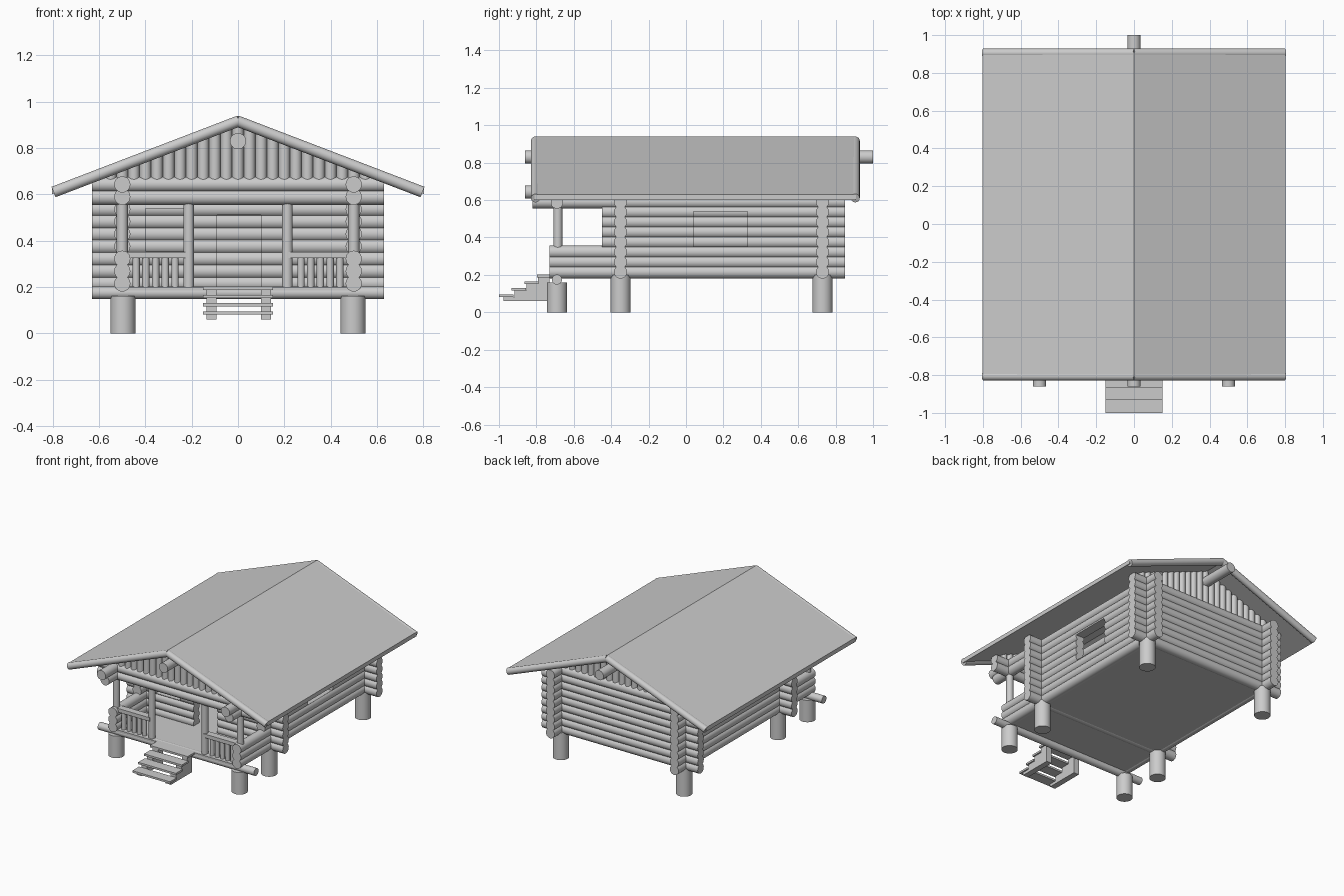
import bpy, bmesh
from mathutils import Vector

if "Cube" in bpy.data.objects:
    bpy.data.objects.remove(bpy.data.objects["Cube"])

R, PITCH, Z0 = 0.035, 0.0535, 0.215      # log radius, course spacing, first course
SLOPE = 0.385


def add(name, bm):
    me = bpy.data.meshes.new(name)
    bm.to_mesh(me)
    bm.free()
    ob = bpy.data.objects.new(name, me)
    bpy.context.collection.objects.link(ob)
    return ob


def log(name, a, b, r=R, sides=24):
    """Round log from a to b: smooth sides, flat ends."""
    a, b = Vector(a), Vector(b)
    bm = bmesh.new()
    bmesh.ops.create_cone(bm, cap_ends=True, segments=sides, radius1=r, radius2=r, depth=(b - a).length)
    for f in bm.faces:
        f.smooth = len(f.verts) == 4
    ob = add(name, bm)
    ob.rotation_mode = 'QUATERNION'
    ob.rotation_quaternion = Vector((0, 0, 1)).rotation_difference(b - a)
    ob.location = (a + b) / 2
    return ob


def box(name, x, y, z):
    bm = bmesh.new()
    bmesh.ops.create_cube(bm, size=1)
    for v in bm.verts:
        v.co = [(lo + hi) / 2 + c * (hi - lo) for c, (lo, hi) in zip(v.co, (x, y, z))]
    return add(name, bm)


def prism(name, pts, vec):
    """Closed profile pushed along vec."""
    bm = bmesh.new()
    face = bm.faces.new([bm.verts.new(p) for p in pts])
    new = bmesh.ops.extrude_face_region(bm, geom=[face])['geom']
    bmesh.ops.translate(bm, vec=vec, verts=[g for g in new if isinstance(g, bmesh.types.BMVert)])
    bmesh.ops.recalc_face_normals(bm, faces=bm.faces)
    return add(name, bm)


def opening(name, x, y, z):
    ob = box(name, x, y, z)
    ob.hide_render = True
    ob.hide_set(True)
    return ob, z


def cut(ob, zc, openings):
    for cutter, (lo, hi) in openings:
        if lo - R < zc < hi + R:
            m = ob.modifiers.new("opening", 'BOOLEAN')
            m.operation, m.solver, m.object = 'DIFFERENCE', 'EXACT', cutter


door = opening("door_cutter", (-0.09, 0.10), (-0.45, -0.25), (0.2, 0.51))
front_win = opening("front_window_cutter", (-0.40, -0.20), (-0.45, -0.25), (0.355, 0.54))
side_win = opening("side_window_cutter", (0.4, 0.6), (0.04, 0.33), (0.352, 0.54))

# Log walls
for i in range(9):
    z = Z0 + i * PITCH
    front = -0.73 if i < 3 else -0.45 if i < 7 else -0.82 if i == 7 else -0.86
    for s in (-1, 1):
        ob = log("side_wall_log", (s * 0.5, front, z), (s * 0.5, 0.85, z))
        if s > 0:
            cut(ob, z, [side_win])
    ob = log("front_wall_log", (-0.63, -0.35, z), (0.63, -0.35, z))
    cut(ob, z, [door, front_win])
    log("back_wall_log", (-0.63, 0.73, z), (0.63, 0.73, z))

# Porch beams
log("porch_floor_beam", (-0.63, -0.69, 0.175), (0.63, -0.69, 0.175), 0.027)
for z in (0.587, 0.643):
    log("porch_top_beam", (-0.63, -0.69, z), (0.63, -0.69, z), 0.033)

# Floors
box("cabin_floor", (-0.49, 0.49), (-0.35, 0.73), (0.185, 0.2))
box("porch_floor", (-0.49, 0.49), (-0.72, -0.35), (0.185, 0.2))

# Foundation posts, porch columns, railings
for s in (-1, 1):
    for y, top in ((-0.69, 0.16), (-0.35, 0.2), (0.73, 0.2)):
        log("foundation_post", (s * 0.497, y, 0), (s * 0.497, y, top), 0.054, 32)
    log("outer_column", (s * 0.5, -0.685, 0.33), (s * 0.5, -0.685, 0.57), 0.024)
    log("inner_column", (s * 0.213, -0.685, 0.19), (s * 0.213, -0.685, 0.57), 0.023)
    box("porch_rail", sorted((s * 0.49, s * 0.215)), (-0.71, -0.66), (0.325, 0.352))
    for k in range(5):
        x = s * (0.272 + k * 0.042)
        log("baluster", (x, -0.685, 0.19), (x, -0.685, 0.33), 0.016, 16)

# Gable slats, front and back
for y in (-0.69, 0.73):
    for k in range(-11, 12):
        x = k * 0.05
        log("gable_slat", (x, y, 0.64), (x, y, 0.915 - SLOPE * abs(x)), 0.025, 16)

# Roof
log("ridge_beam", (0, -0.86, 0.83), (0, 1.0, 0.83))
e = 0.803
ez = 0.94 - SLOPE * e
prism("roof", [(0, -0.81, 0.94), (e, -0.81, ez), (e, -0.81, ez - 0.03), (0, -0.81, 0.91),
               (-e, -0.81, ez - 0.03), (-e, -0.81, ez)], (0, 1.72, 0))
for y in (-0.805, 0.905):
    for s in (-1, 1):
        log("barge_log", (-s * 0.004, y, 0.917), (s * 0.797, y, 0.917 - SLOPE * 0.797), 0.024)

# Steps
profile = [(-0.975, 0.06), (-0.73, 0.06), (-0.73, 0.187)]
for k in range(4):
    top = 0.187 - k * 0.0355
    y = -0.79 - k * 0.064 if k < 3 else -0.975
    profile += [(y, top)] + ([(y, top - 0.0355)] if k < 3 else [])
    box("step_tread", (-0.152, 0.152), (-0.797 - k * 0.0677, -0.72 - k * 0.0677), (top, top + 0.014))
for x in (-0.135, 0.1):
    prism("step_stringer", [(x, y, z) for y, z in profile], (0.042, 0, 0))
